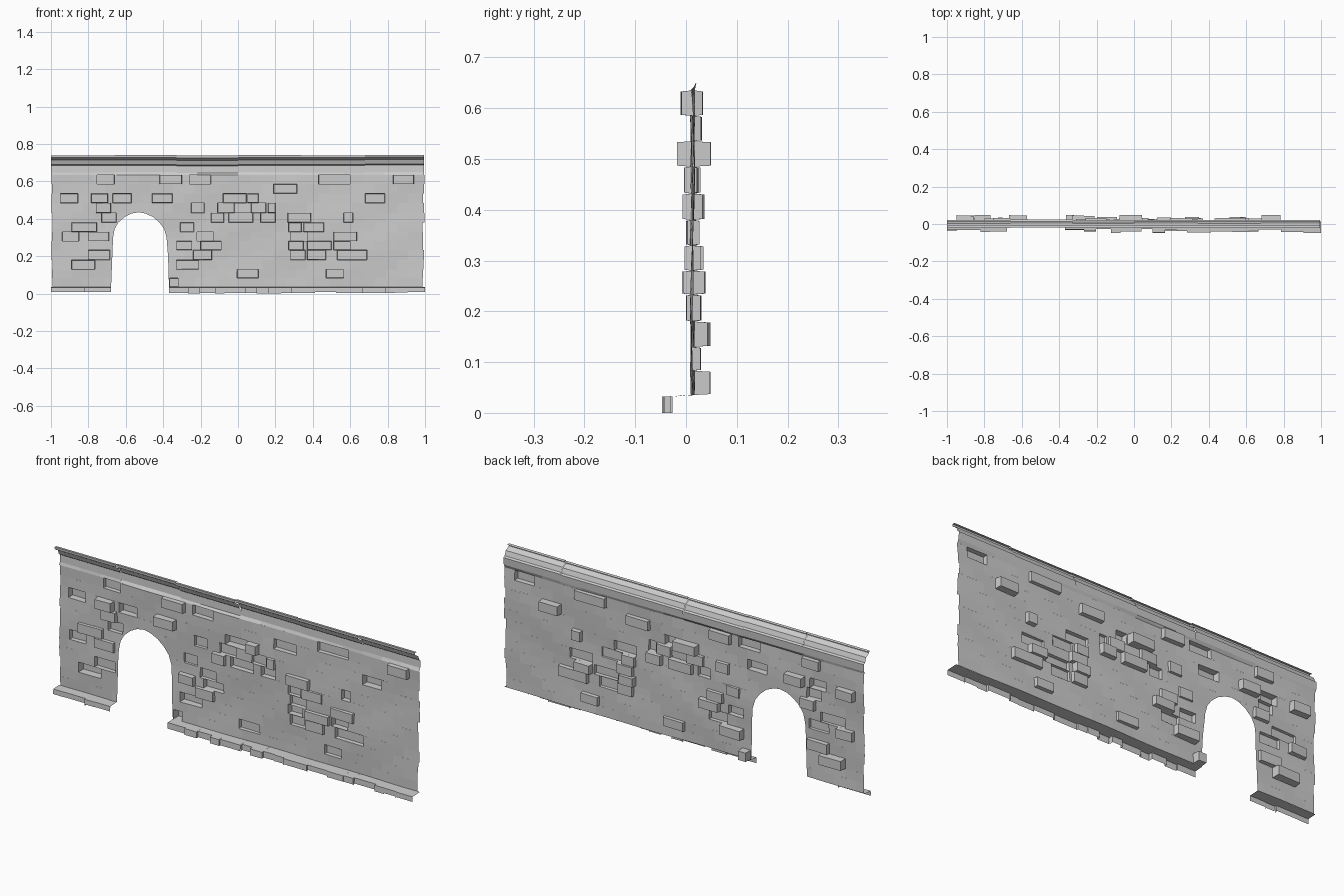
import bpy, random
from math import sin

if "Cube" in bpy.data.objects:
    bpy.data.objects.remove(bpy.data.objects["Cube"])

random.seed(4)

# course boundaries from the plinth up to the cornice
ROWS = [.035, .083, .13, .18, .233, .28, .33, .38, .432, .485, .535, .585, .635]
# how far bricks reach towards the front / back in each course
FRONT = [0, .002, 0, 0, -.005, 0, 0, -.005, -.004, -.018, .003, -.01]
BACK = [.048, .03, .046, .03, .038, .03, .026, .034, .025, .047, .032, .033]

# bricks pushed out of the front, per course: (x0, x1)
front_bricks = {
    3: [(-.24, -.14), (.37, .47)],
    4: [(.37, .5), (-.33, -.245)],
    5: [(-.8, -.69), (.51, .635)],
    6: [(-.89, -.755), (.35, .46)],
    7: [(-.145, -.075), (.265, .39)],
    8: [(-.76, -.68), (.16, .2)],
    9: [(-.46, -.35), (-.785, -.695), (.05, .11)],
    11: [(-.42, -.3), (.83, .94)],
}
# bricks pushed through to the back
back_bricks = {
    0: [(-.365, -.32)],
    1: [(-.005, .11), (.47, .565)],
    2: [(-.89, -.765), (-.33, -.21)],
    3: [(-.8, -.685), (.28, .36), (.53, .69)],
    4: [(-.2, -.09), (.27, .35), (.51, .6)],
    5: [(-.94, -.85), (-.22, -.13), (.28, .37)],
    6: [(-.31, -.235), (.27, .34)],
    7: [(-.73, -.65), (-.05, .08), (.12, .2), (.565, .615)],
    8: [(-.25, -.18), (-.11, -.02), (.07, .15)],
    9: [(-.95, -.855), (-.67, -.57), (-.08, .045), (.68, .785)],
    10: [(.19, .315)],
    11: [(-.755, -.66), (-.26, -.145), (.43, .6)],
}

# doorway outline: (z, left x, right x)
ARCH = [(0, -.68, -.368), (.2, -.672, -.374), (.3, -.668, -.382), (.345, -.66, -.395),
        (.38, -.64, -.42), (.41, -.605, -.455), (.428, -.57, -.495), (.435, -.53, -.53)]


def door(z):
    for (za, la, ra), (zb, lb, rb) in zip(ARCH, ARCH[1:]):
        if za <= z <= zb:
            t = (z - za) / (zb - za)
            return la + (lb - la) * t, ra + (rb - ra) * t
    return -.53, -.53


def sheet_y(x, z):
    # gently uneven wall face
    return .013 + .003 * sin(4 * x + 9 * z) + .002 * sin(13 * x - 21 * z)


def make(name, quads):
    verts, faces, index = [], [], {}
    for q in quads:
        ids = []
        for p in q:
            k = tuple(round(c, 5) for c in p)
            if k not in index:
                index[k] = len(verts)
                verts.append(k)
            if index[k] not in ids:
                ids.append(index[k])
        if len(ids) > 2:
            faces.append(ids)
    me = bpy.data.meshes.new(name)
    me.from_pydata(verts, [], faces)
    me.update()
    ob = bpy.data.objects.new(name, me)
    bpy.context.collection.objects.link(ob)
    return ob


def on_wall(x, z):
    return (x, sheet_y(x, z), z)


# wall sheet: thin strips of quads, leaving holes at the bricks and doorway
wall = []
ends = [(-.995 - random.uniform(-.004, .004), .992 + random.uniform(-.006, .006)) for _ in ROWS]
for i, (z0, z1) in enumerate(zip(ROWS, ROWS[1:])):
    holes = front_bricks.get(i, []) + back_bricks.get(i, [])
    lo, hi = ends[i]
    xs = {lo, hi} | {x for h in holes for x in h}
    xs |= {-.95 + .12 * k + (i % 2) * .06 for k in range(16)}
    xs = sorted(xs)
    levels = sorted({z0, z1} | {a[0] for a in ARCH if z0 < a[0] < z1})
    for za, zb in zip(levels, levels[1:]):
        (la, ra), (lb, rb) = door(za), door(zb)
        has_door = za < .435
        for x0, x1 in zip(xs, xs[1:]):
            mid = (x0 + x1) / 2
            if any(a < mid < b for a, b in holes):
                continue
            spans = [(x0, x1, x0, x1)]
            if has_door:
                spans = [(x0, min(x1, la), x0, min(x1, lb)),
                         (max(x0, ra), x1, max(x0, rb), x1)]
            for a, b, c, d in spans:
                b, d = max(a, b), max(c, d)
                if b - a > 1e-5 or d - c > 1e-5:
                    wall.append([on_wall(a, za), on_wall(b, za), on_wall(d, zb), on_wall(c, zb)])
make("wall_sheet", wall)


def brick_faces(x0, x1, z0, z1, depth):
    # open box standing off the sheet, slightly tapered and tilted
    e, out = .002, []
    rim = [on_wall(x, z) for x, z in ((x0, z0), (x1, z0), (x1, z1), (x0, z1))]
    tilt = random.uniform(-.004, .004)
    cap = [(x, depth + s * tilt, z) for x, z, s in
           ((x0 + e, z0 + e, 0), (x1 - e, z0 + e, 1), (x1 - e, z1 - e, 1), (x0 + e, z1 - e, 0))]
    out.append(cap)
    for k in range(4):
        n = (k + 1) % 4
        out.append([rim[k], rim[n], cap[n], cap[k]])
    return out


for name, table, depths in (("front_bricks", front_bricks, FRONT), ("back_bricks", back_bricks, BACK)):
    quads = []
    for i, spans in table.items():
        for x0, x1 in spans:
            quads += brick_faces(x0, x1, ROWS[i], ROWS[i + 1], depths[i])
    make(name, quads)


# plinth: row of stones with uneven depth, open below, split by the doorway
def plinth(start, stop):
    quads, x, prev = [], start, None
    while x < stop - .001:
        nx = x + random.uniform(.05, .13)
        if stop - nx < .05:
            nx = stop
        y = random.uniform(-.048, -.026)
        zb = random.uniform(0, .008)
        zt = .032
        quads.append([(x, y, zt), (nx, y, zt), on_wall(nx, .035), on_wall(x, .035)])
        quads.append([(x, y - .001, zb), (nx, y - .001, zb), (nx, y, zt), (x, y, zt)])
        if prev is not None:
            quads.append([(x, prev, 0), (x, y, 0), (x, y, zt), (x, prev, zt)])
        prev, x = y, nx
    return quads


make("plinth_left", plinth(-1, -.68))
make("plinth_right", plinth(-.368, 1))

# cornice: profile swept along x in a few slightly shifted lengths
PROFILE = [(.019, .648), (.021, .684), (.012, .69), (.003, .713), (-.008, .719),
           (-.021, .727), (-.022, .739), (-.007, .737)]
cuts = [-1, -.66, -.33, 0, .34, .68, .995]
quads = []
for k, (a, b) in enumerate(zip(cuts, cuts[1:])):
    dy, dz = random.uniform(-.002, .002), (0, .001, -.002, .001, 0, .003)[k]
    quads_p = [(y + dy, z + dz) for y, z in PROFILE]
    n = 3
    for s in range(n):
        x0, x1 = a + (b - a) * s / n, a + (b - a) * (s + 1) / n
        quads.append([on_wall(x0, .635), on_wall(x1, .635),
                      (x1, *quads_p[0]), (x0, *quads_p[0])])
        for p, q in zip(quads_p, quads_p[1:]):
            quads.append([(x0, *p), (x1, *p), (x1, *q), (x0, *q)])
make("cornice", quads)
